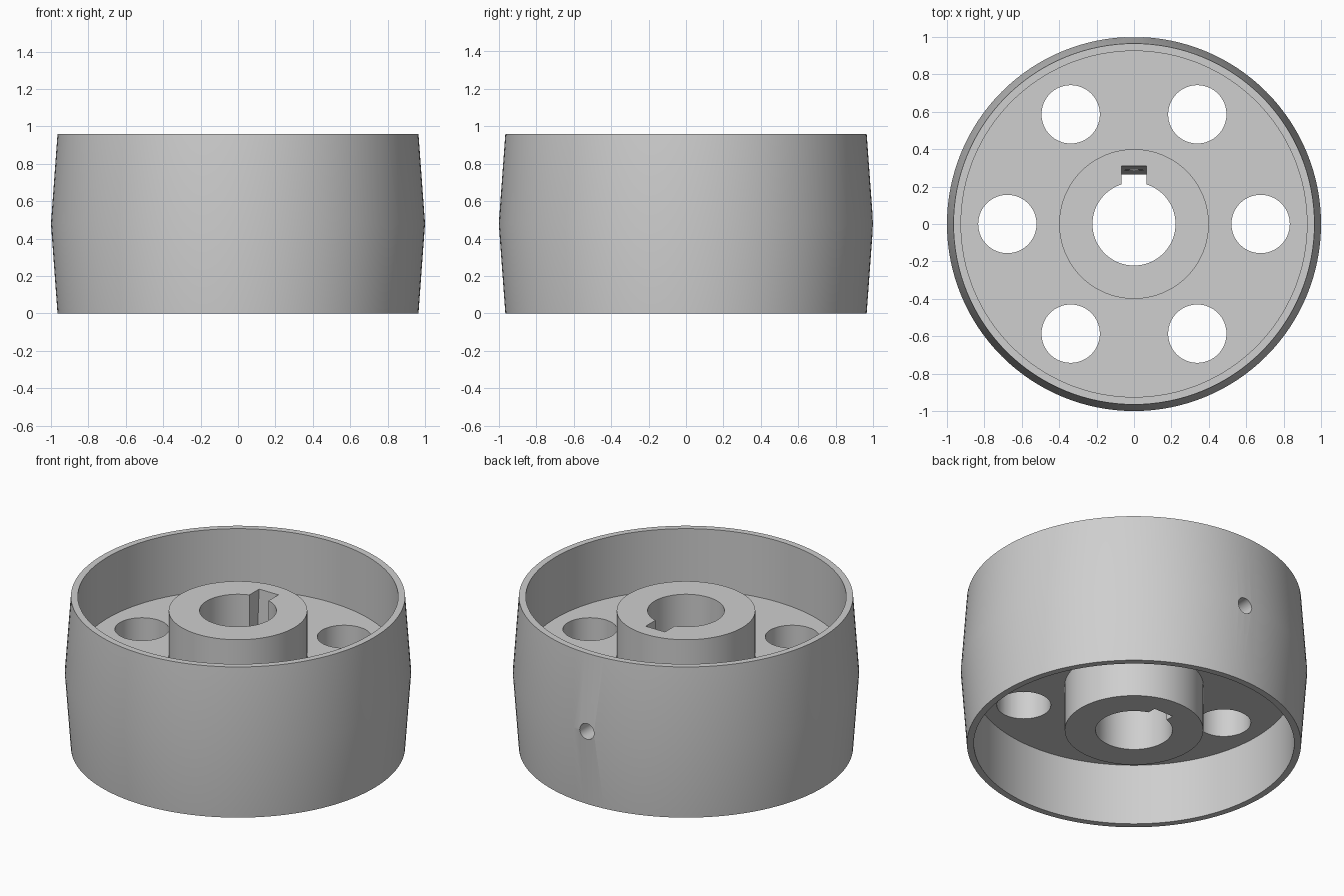
import bpy, bmesh, math
from mathutils import Matrix, Vector

cube = bpy.data.objects.get("Cube")
if cube:
    bpy.data.objects.remove(cube, do_unlink=True)

HEIGHT = 0.96
MID = HEIGHT / 2
SEGMENTS = 128

metal = bpy.data.materials.new("light_grey_metal")
metal.use_nodes = True
grey = (0.62, 0.62, 0.62, 1)
metal.diffuse_color = grey
metal.node_tree.nodes["Principled BSDF"].inputs["Base Color"].default_value = grey


def make_object(name, bm):
    mesh = bpy.data.meshes.new(name)
    bmesh.ops.recalc_face_normals(bm, faces=bm.faces)
    bm.to_mesh(mesh)
    bm.free()
    mesh.materials.append(metal)
    obj = bpy.data.objects.new(name, mesh)
    bpy.context.collection.objects.link(obj)
    return obj


def lathe(name, profile):
    """Spin a closed (radius, height) outline about z."""
    bm = bmesh.new()
    rings = []
    for i in range(SEGMENTS):
        a = math.tau * i / SEGMENTS
        rings.append([bm.verts.new((r * math.cos(a), r * math.sin(a), z)) for r, z in profile])
    n = len(profile)
    for i in range(SEGMENTS):
        a, b = rings[i], rings[(i + 1) % SEGMENTS]
        for j in range(n):
            k = (j + 1) % n
            bm.faces.new((a[j], b[j], b[k], a[k]))
    return make_object(name, bm)


def rod(name, radius, start, end, sides):
    """Cylinder between two points."""
    start, end = Vector(start), Vector(end)
    axis = end - start
    matrix = Matrix.Translation((start + end) / 2) @ axis.to_track_quat("Z", "Y").to_matrix().to_4x4()
    bm = bmesh.new()
    bmesh.ops.create_cone(bm, cap_ends=True, segments=sides, radius1=radius,
                          radius2=radius, depth=axis.length, matrix=matrix)
    return make_object(name, bm)


def cut(target, cutter):
    mod = target.modifiers.new("cut", "BOOLEAN")
    mod.operation = "DIFFERENCE"
    mod.solver = "EXACT"
    mod.object = cutter
    cutter.hide_render = True
    bpy.ops.object.select_all(action="DESELECT")
    bpy.context.view_layer.objects.active = target
    target.select_set(True)
    bpy.ops.object.modifier_apply(modifier=mod.name)
    bpy.data.objects.remove(cutter, do_unlink=True)


# Wheel body: crowned rim, web and hub in one turned outline
rim_edge, rim_inner, hub, bore = 0.965, 0.925, 0.4, 0.222
web_low, web_high = 0.39, 0.57
hub_low, hub_high = 0.09, 0.87
wheel = lathe("pulley_wheel", [
    (rim_edge, 0), (1, MID), (rim_edge, HEIGHT), (rim_inner, HEIGHT),
    (rim_inner, web_high), (hub, web_high), (hub, hub_high), (bore, hub_high),
    (bore, hub_low), (hub, hub_low), (hub, web_low), (rim_inner, web_low),
    (rim_inner, 0)])

# Six lightening holes through the web
for i in range(6):
    a = math.tau * i / 6
    x, y = 0.677 * math.cos(a), 0.677 * math.sin(a)
    cut(wheel, rod("web_hole", 0.156, (x, y, 0.2), (x, y, 0.8), 64))

# Tapered keyway at the back of the bore
bm = bmesh.new()
bmesh.ops.create_cube(bm, size=1)
for v in bm.verts:
    depth = 0.31 if v.co.z > 0 else 0.265
    v.co = (math.copysign(0.068, v.co.x), depth if v.co.y > 0 else 0.1,
            hub_high + 0.01 if v.co.z > 0 else hub_low - 0.01)
cut(wheel, make_object("keyway", bm))

# Cross-drilled pin hole from the back of the rim through the hub
cut(wheel, rod("pin_hole", 0.05, (0, 1.1, MID), (0, -0.45, MID), 32))

bpy.ops.object.select_all(action="DESELECT")
wheel.select_set(True)
bpy.context.view_layer.objects.active = wheel
bpy.ops.object.shade_smooth_by_angle(angle=math.radians(35))
